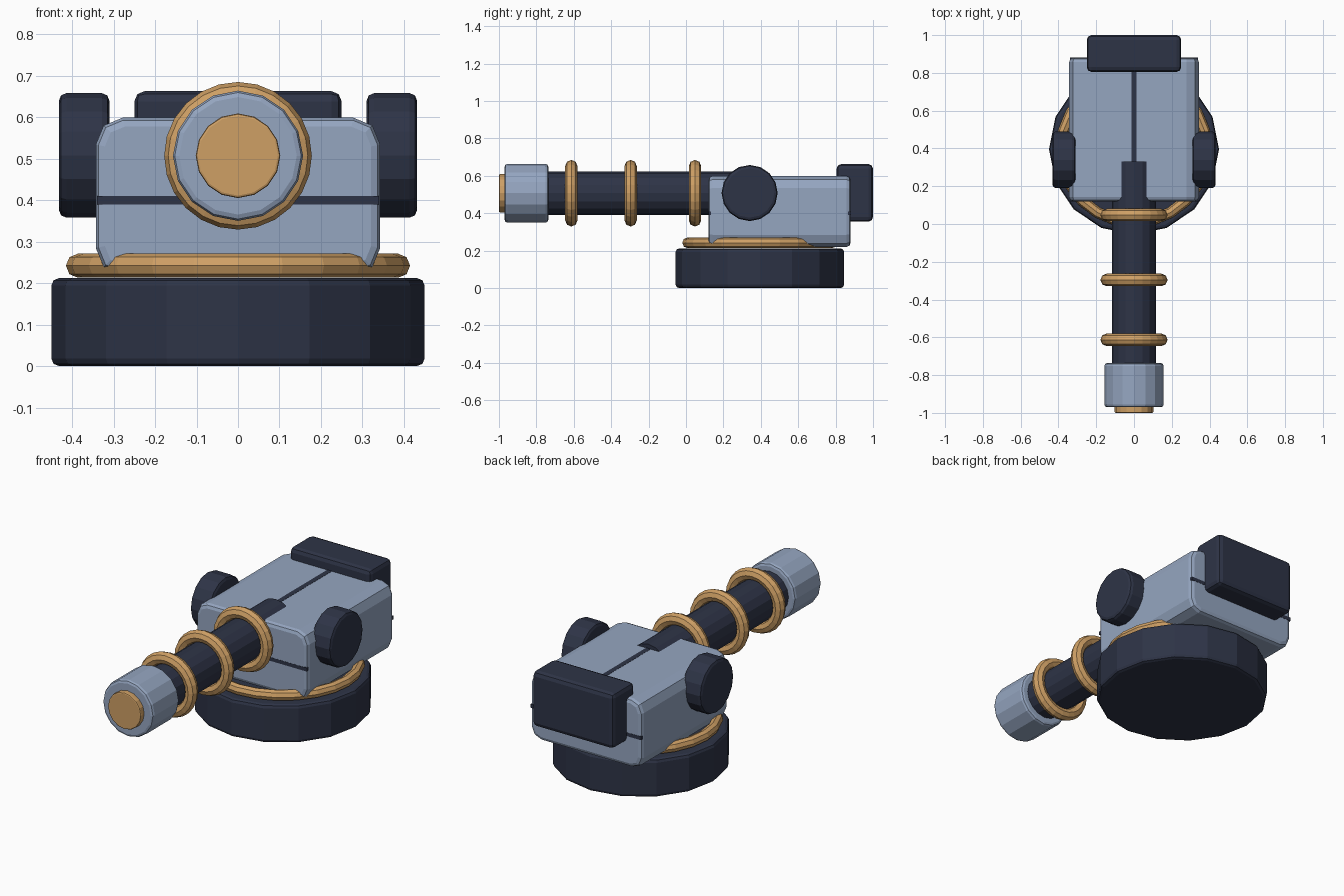
import bpy, bmesh, math
from mathutils import Matrix

if "Cube" in bpy.data.objects:
    bpy.data.objects.remove(bpy.data.objects["Cube"])


def material(name, rgb):
    m = bpy.data.materials.new(name)
    m.diffuse_color = (*rgb, 1)
    m.use_nodes = True
    m.node_tree.nodes["Principled BSDF"].inputs["Base Color"].default_value = m.diffuse_color
    return m


NAVY = material("dark navy", (0.027, 0.034, 0.062))
STEEL = material("pale steel blue", (0.30, 0.38, 0.53))
GOLD = material("warm gold", (0.62, 0.35, 0.13))
AXIS = {"x": Matrix.Rotation(math.pi / 2, 4, "Y"),
        "y": Matrix.Rotation(math.pi / 2, 4, "X"),
        "z": Matrix.Identity(4)}


def finish(bm, name, mat, bevel=0, segments=2):
    bmesh.ops.recalc_face_normals(bm, faces=bm.faces)
    if bevel:
        edges = [e for e in bm.edges if e.calc_face_angle(0) > 0.9]
        bmesh.ops.bevel(bm, geom=edges, offset=bevel, segments=segments,
                        profile=0.5, affect="EDGES", clamp_overlap=True)
    me = bpy.data.meshes.new(name)
    bm.to_mesh(me)
    bm.free()
    me.materials.append(mat)
    ob = bpy.data.objects.new(name, me)
    bpy.context.collection.objects.link(ob)
    return ob


def box(name, lo, hi, mat, bevel=0):
    bm = bmesh.new()
    bmesh.ops.create_cube(bm, size=1)
    for v in bm.verts:
        v.co = [(a + b) / 2 + c * (b - a) for a, b, c in zip(lo, hi, v.co)]
    return finish(bm, name, mat, bevel)


def cylinder(name, centre, radius, length, axis, mat, bevel=0, sides=16):
    bm = bmesh.new()
    bmesh.ops.create_cone(bm, cap_ends=True, segments=sides, radius1=radius,
                          radius2=radius, depth=length,
                          matrix=Matrix.Translation(centre) @ AXIS[axis])
    return finish(bm, name, mat, bevel)


def ring(name, centre, major, minor, axis, mat, n=24, m=8):
    bm = bmesh.new()
    rows = []
    for i in range(n):
        a = 2 * math.pi * i / n
        row = []
        for j in range(m):
            b = 2 * math.pi * j / m
            r = major + minor * math.cos(b)
            row.append(bm.verts.new((r * math.cos(a), r * math.sin(a), minor * math.sin(b))))
        rows.append(row)
    for i in range(n):
        p, q = rows[i], rows[(i + 1) % n]
        for j in range(m):
            k = (j + 1) % m
            bm.faces.new((p[j], q[j], q[k], p[k]))
    bm.transform(Matrix.Translation(centre) @ AXIS[axis])
    return finish(bm, name, mat)


def housing(name, half, z0, z1, y0, y1, corner, edge, mat):
    # rounded cross-section extruded along y, with softened ends
    bm = bmesh.new()
    prof = []
    for k, (sx, sz) in enumerate(((1, 1), (-1, 1), (-1, -1), (1, -1))):
        cx = sx * (half - corner)
        cz = z1 - corner if sz > 0 else z0 + corner
        for s in range(3):
            a = math.pi / 2 * k + math.pi / 4 * s
            prof.append((cx + corner * math.cos(a), cz + corner * math.sin(a)))
    f = bm.faces.new([bm.verts.new((x, y0, z)) for x, z in prof])
    ext = bmesh.ops.extrude_face_region(bm, geom=[f])
    for g in ext["geom"]:
        if isinstance(g, bmesh.types.BMVert):
            g.co.y = y1
    return finish(bm, name, mat, edge)


# turntable base and its collar
cylinder("base", (0, 0.395, 0.106), 0.45, 0.212, "z", NAVY, 0.018)
ring("base_collar", (0, 0.395, 0.242), 0.386, 0.029, "z", GOLD)

# housing with thin panel seams
housing("housing", 0.343, 0.22, 0.599, 0.12, 0.88, 0.065, 0.022, STEEL)
box("waist_seam", (-0.34, 0.119, 0.39), (0.34, 0.881, 0.41), NAVY)
box("top_seam", (-0.014, 0.15, 0.56), (0.014, 0.85, 0.600), NAVY)

# rear counterweight
box("counterweight", (-0.25, 0.805, 0.355), (0.25, 1.0, 0.663), NAVY, 0.025)

# side pivot discs
for side, s in (("left", -1), ("right", 1)):
    cylinder(side + "_pivot", (s * 0.371, 0.34, 0.508), 0.15, 0.122, "x", NAVY, 0.018)

# barrel, hoops and muzzle
Z = 0.507
cylinder("barrel", (0, -0.235, Z), 0.116, 1.13, "y", NAVY)
for i, y in enumerate((-0.613, -0.296, 0.048)):
    ring(f"barrel_hoop_{i + 1}", (0, y, Z), 0.145, 0.033, "y", GOLD)
cylinder("muzzle", (0, -0.853, Z), 0.157, 0.234, "y", STEEL, 0.015)
cylinder("muzzle_cap", (0, -0.97, Z), 0.102, 0.06, "y", GOLD, 0.006)
